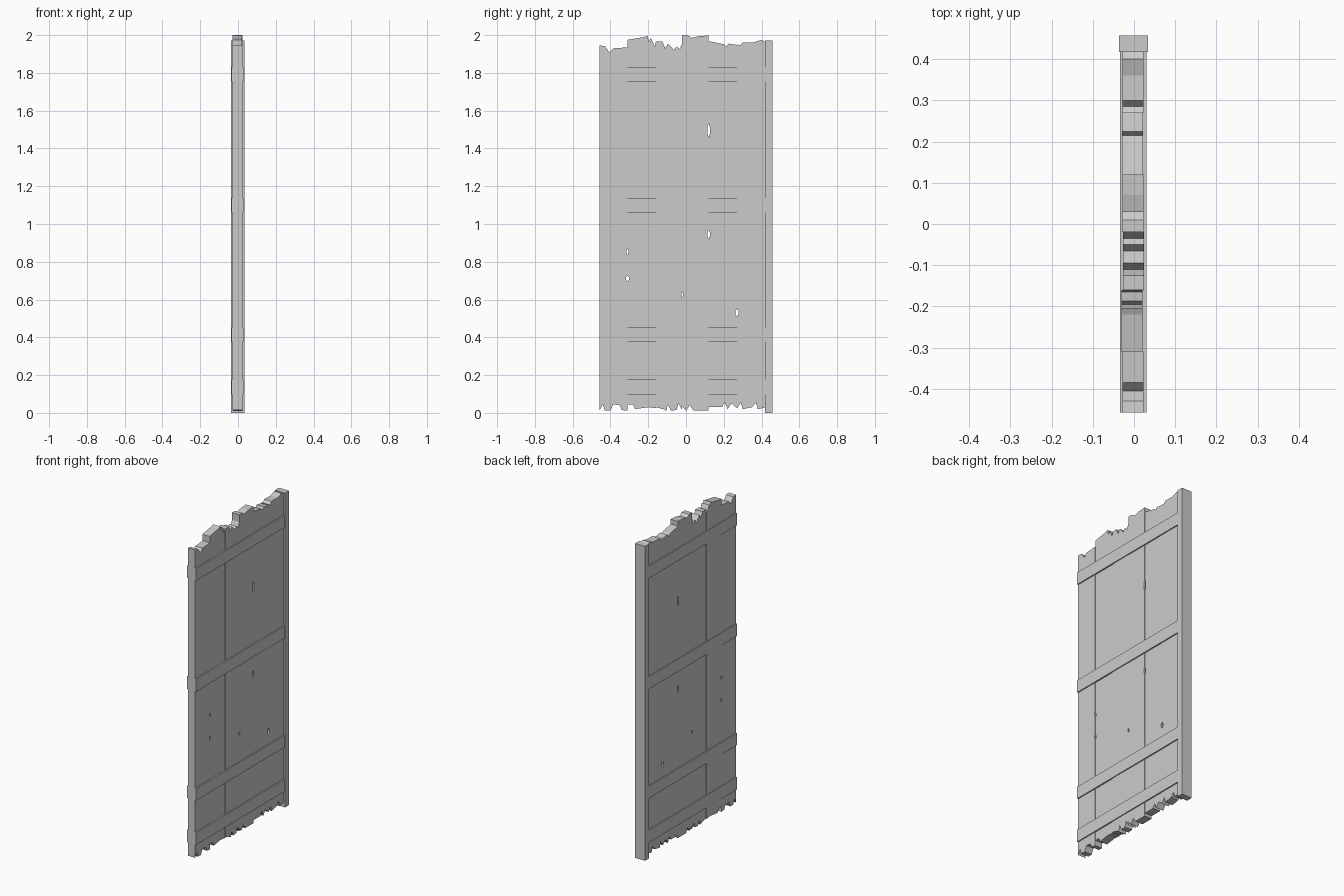
import bpy, bmesh


def prism(name, pts, x0, x1):
    """Extrude a (y, z) outline from x0 to x1."""
    bm = bmesh.new()
    face = bm.faces.new([bm.verts.new((x0, y, z)) for y, z in pts])
    ext = bmesh.ops.extrude_face_region(bm, geom=[face], use_keep_orig=True)
    verts = [v for v in ext["geom"] if isinstance(v, bmesh.types.BMVert)]
    bmesh.ops.translate(bm, vec=(x1 - x0, 0, 0), verts=verts)
    bmesh.ops.recalc_face_normals(bm, faces=bm.faces)
    mesh = bpy.data.meshes.new(name)
    bm.to_mesh(mesh)
    bm.free()
    obj = bpy.data.objects.new(name, mesh)
    bpy.context.collection.objects.link(obj)
    return obj


def box(name, x0, x1, y0, y1, z0, z1):
    return prism(name, [(y0, z0), (y1, z0), (y1, z1), (y0, z1)], x0, x1)


# Plank edges, and the splintered top and bottom outline of each plank
EDGES = [-0.457, -0.31, -0.16, -0.02, 0.12, 0.27, 0.418]
TOPS = [
    [(-0.457, 1.945), (-0.43, 1.942), (-0.405, 1.908), (-0.385, 1.93), (-0.31, 1.935)],
    [(-0.31, 1.975), (-0.22, 1.99), (-0.205, 1.997), (-0.195, 1.965), (-0.187, 1.985),
     (-0.165, 1.94), (-0.16, 1.965)],
    [(-0.16, 1.965), (-0.125, 1.965), (-0.11, 1.93), (-0.095, 1.955), (-0.065, 1.922),
     (-0.05, 1.94), (-0.035, 1.925), (-0.02, 1.955)],
    [(-0.02, 2.0), (0.01, 2.0), (0.03, 1.985), (0.07, 1.995), (0.12, 1.998)],
    [(0.12, 1.968), (0.2, 1.952), (0.215, 1.94), (0.225, 1.955), (0.27, 1.948)],
    [(0.27, 1.952), (0.285, 1.945), (0.3, 1.962), (0.36, 1.962), (0.4, 1.975), (0.418, 1.965)],
]
BOTTOMS = [
    [(-0.457, 0.015), (-0.44, 0.045), (-0.43, 0.012), (-0.4, 0.012), (-0.385, 0.045),
     (-0.35, 0.04), (-0.34, 0.015), (-0.31, 0.012)],
    [(-0.31, 0.045), (-0.28, 0.045), (-0.27, 0.02), (-0.2, 0.03), (-0.16, 0.025)],
    [(-0.16, 0.03), (-0.12, 0.02), (-0.105, 0.01), (-0.095, 0.045), (-0.08, 0.012),
     (-0.05, 0.015), (-0.04, 0.05), (-0.02, 0.015)],
    [(-0.02, 0.035), (0.0, 0.012), (0.02, 0.04), (0.04, 0.012), (0.12, 0.012)],
    [(0.12, 0.03), (0.19, 0.03), (0.205, 0.055), (0.22, 0.02), (0.24, 0.05), (0.27, 0.025)],
    [(0.27, 0.025), (0.29, 0.055), (0.3, 0.02), (0.35, 0.03), (0.37, 0.055),
     (0.38, 0.02), (0.418, 0.028)],
]
SHIFT = [0.0, -0.002, 0.001, 0.0, -0.001, 0.0]

# Worn holes along the seams: seam index, centre z, height, width
HOLES = [(1, 0.71, 0.032, 0.014), (1, 0.853, 0.032, 0.011), (3, 0.625, 0.03, 0.009),
         (4, 0.945, 0.05, 0.012), (4, 1.495, 0.075, 0.014), (5, 0.53, 0.042, 0.015)]


def half_hole(seam, side):
    """Notch points from bottom to top for one side of a seam."""
    out = []
    for s, z, h, w in HOLES:
        if s == seam:
            y = EDGES[s]
            out += [(y, z - h / 2), (y + side * w / 2, z - h / 5),
                    (y + side * w / 2, z + h / 4), (y, z + h / 2)]
    return out


# Vertical planks
for i in range(6):
    outline = (BOTTOMS[i] + half_hole(i + 1, -1)
               + TOPS[i][::-1] + half_hole(i, 1)[::-1])
    prism(f"plank_{i + 1}", outline, -0.028 + SHIFT[i], 0.023 + SHIFT[i])

# Horizontal battens on both faces
for n, (z0, z1) in enumerate([(0.098, 0.176), (0.376, 0.452), (1.06, 1.138), (1.755, 1.832)], 1):
    box(f"batten_right_{n}", 0.020, 0.030, -0.457, 0.42, z0, z1)
    box(f"batten_left_{n}", -0.034, -0.025, -0.457, 0.42, z0, z1)

# Hinge post
box("hinge_post", -0.036, 0.034, 0.418, 0.457, 0.0, 1.972)
